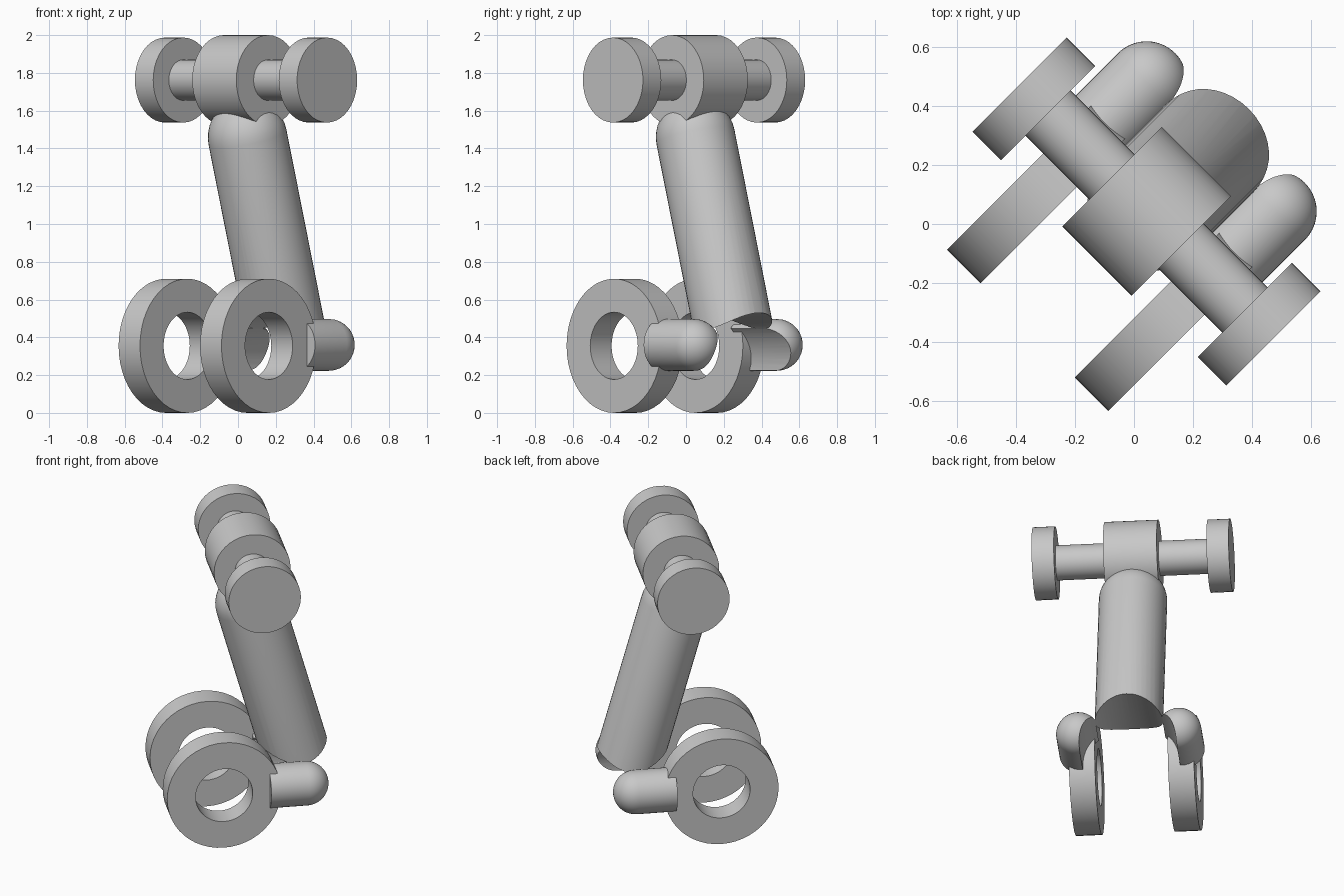
import bpy, bmesh, math
from mathutils import Vector, Matrix

if "Cube" in bpy.data.objects:
    bpy.data.objects.remove(bpy.data.objects["Cube"])

# Everything is laid out with the axle along X, then turned 45 degrees
TURN = Matrix.Rotation(math.radians(-45), 4, 'Z')

grey = bpy.data.materials.new("plain_grey")
grey.diffuse_color = (0.58, 0.58, 0.58, 1)
grey.use_nodes = True
grey.node_tree.nodes["Principled BSDF"].inputs["Base Color"].default_value = grey.diffuse_color


def lathe(name, profile, origin, axis, closed=False, sides=40):
    """Spin (radius, height) points around an axis through origin."""
    bm = bmesh.new()
    rings = []
    for r, h in profile:
        if r < 1e-6:
            rings.append([bm.verts.new((0, 0, h))])
        else:
            rings.append([bm.verts.new((r * math.cos(2 * math.pi * i / sides),
                                        r * math.sin(2 * math.pi * i / sides), h))
                          for i in range(sides)])
    pairs = list(zip(rings, rings[1:]))
    if closed:
        pairs.append((rings[-1], rings[0]))
    for a, b in pairs:
        for i in range(sides):
            j = (i + 1) % sides
            quad = [a[i % len(a)], a[j % len(a)], b[j % len(b)], b[i % len(b)]]
            bm.faces.new(list(dict.fromkeys(quad)))
    if not closed:
        for ring in (rings[0], rings[-1]):
            if len(ring) > 1:
                bm.faces.new(ring)
    bmesh.ops.recalc_face_normals(bm, faces=bm.faces)
    rot = Vector(axis).to_track_quat('Z', 'Y').to_matrix().to_4x4()
    bm.transform(TURN @ Matrix.Translation(origin) @ rot)
    mesh = bpy.data.meshes.new(name)
    bm.to_mesh(mesh)
    bm.free()
    mesh.materials.append(grey)
    ob = bpy.data.objects.new(name, mesh)
    bpy.context.collection.objects.link(ob)
    return ob


def activate(ob):
    bpy.ops.object.select_all(action='DESELECT')
    ob.select_set(True)
    bpy.context.view_layer.objects.active = ob


def rod(name, r, x0, x1, y, z):
    return lathe(name, [(r, x0), (r, x1)], (0, y, z), (1, 0, 0))


def capsule(name, r, start, end):
    """Cylinder with a flat start and a domed end."""
    start, end = Vector(start), Vector(end)
    length = (end - start).length
    dome = [(r * math.cos(a), length + r * math.sin(a))
            for a in (math.pi / 2 * k / 10 for k in range(10))]
    return lathe(name, [(r, 0)] + dome + [(0, length + r)], start, end - start)


# Top axle assembly
parts = [rod("hub", 0.238, -0.165, 0.165, 0.06, 1.762),
         rod("axle", 0.108, -0.5, 0.5, 0.06, 1.762)]

# Leaning body with a domed top under the hub
body = capsule("body", 0.21, (0, 0.368, 0.40), (0, 0.071, 1.46))
parts.append(body)
to_cut = [body]

# Mirrored end discs, wheels and fork arms
for side, s in (("left", -1), ("right", 1)):
    parts.append(rod(side + "_disc", 0.225, s * 0.47, s * 0.607, 0.06, 1.762))
    parts.append(lathe(side + "_wheel",
                       [(0.178, 0.225 * s), (0.355, 0.225 * s),
                        (0.355, 0.385 * s), (0.178, 0.385 * s)],
                       (0, -0.154, 0.355), (1, 0, 0), closed=True, sides=48))
    arm = capsule(side + "_arm", 0.137, (s * 0.31, 0.13, 0.36), (s * 0.31, 0.37, 0.36))
    parts.append(arm)
    to_cut.append(arm)

# Round channel between the arms and under the body
cutter = lathe("channel_cutter", [(0.3, -0.3), (0.3, 1.0)], (0, 0, 0.23), (0, 1, 0), sides=64)
cutter.hide_render = True
for ob in to_cut:
    activate(ob)
    mod = ob.modifiers.new("channel", 'BOOLEAN')
    mod.operation = 'DIFFERENCE'
    mod.solver = 'EXACT'
    mod.object = cutter
    bpy.ops.object.modifier_apply(modifier=mod.name)
bpy.data.objects.remove(cutter)

for ob in parts:
    activate(ob)
    bpy.ops.object.shade_smooth_by_angle(angle=math.radians(30))
